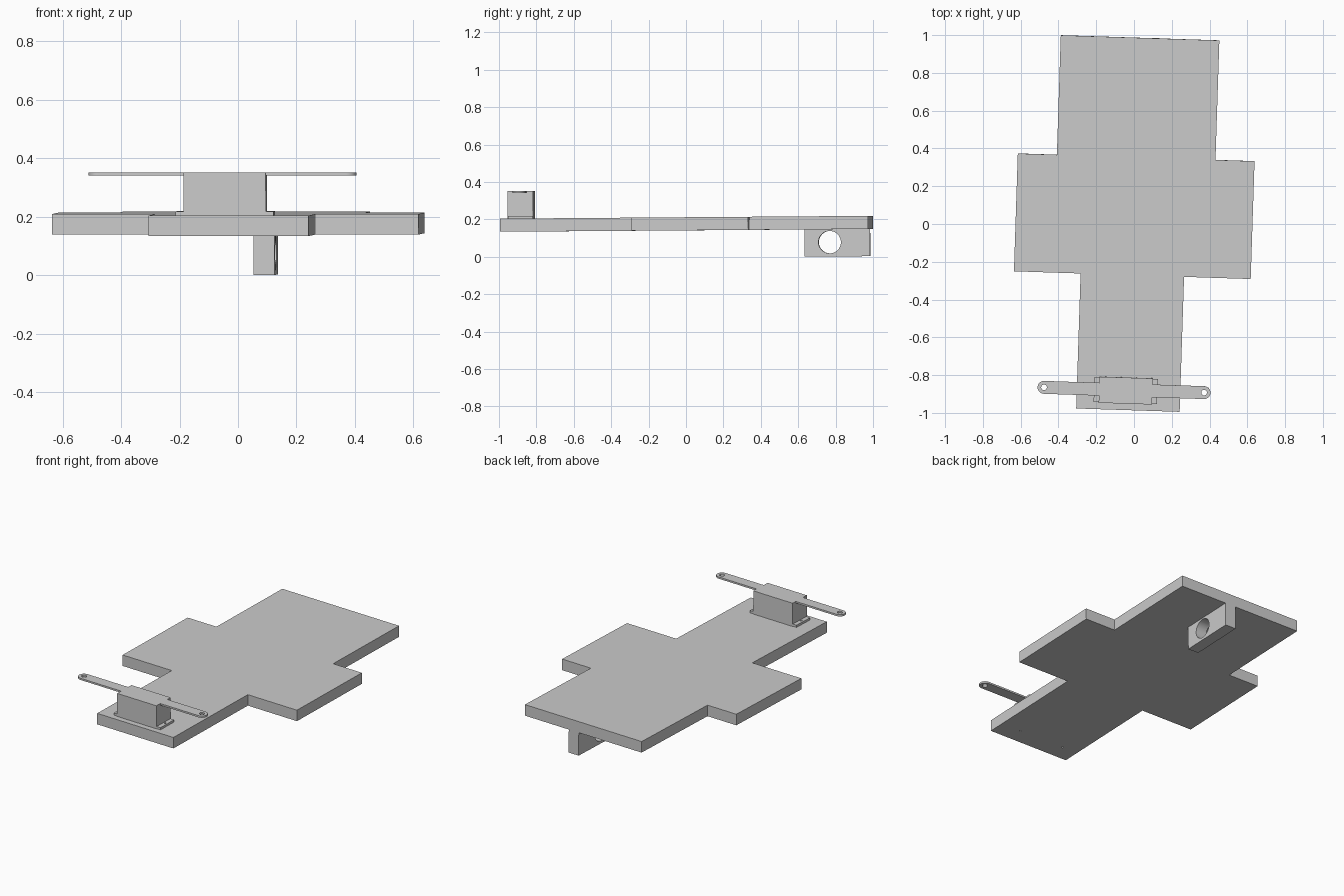
import bpy, bmesh, math
from mathutils import Matrix

cube = bpy.data.objects.get("Cube")
if cube:
    bpy.data.objects.remove(cube, do_unlink=True)

grey = bpy.data.materials.new("plain_grey")
grey.use_nodes = True
GREY = (0.6, 0.6, 0.6, 1)
grey.diffuse_color = GREY
grey.node_tree.nodes["Principled BSDF"].inputs["Base Color"].default_value = GREY

# Whole assembly sits slightly turned and tilted; local z = 0 is the deck top
POSE = (Matrix.Translation((0, 0, 0.211)) @ Matrix.Rotation(math.radians(-1.87), 4, "Z")
        @ Matrix.Rotation(math.radians(0.43), 4, "X"))
# Maps a flat profile to the y-z plane, extruded along x
SIDEWAYS = Matrix(((0, 0, 1, 0), (1, 0, 0, 0), (0, 1, 0, 0), (0, 0, 0, 1)))


def arc(cx, cy, r, start=0, sweep=360, steps=32):
    n = steps if sweep == 360 else steps + 1
    angles = [math.radians(start + sweep * i / steps) for i in range(n)]
    return [(cx + r * math.cos(a), cy + r * math.sin(a)) for a in angles]


def box(x0, x1, y0, y1):
    return [(x0, y0), (x1, y0), (x1, y1), (x0, y1)]


def slab(name, loops, low, high, turn=Matrix()):
    """Extrude an outline (first loop) with holes (other loops)."""
    curve = bpy.data.curves.new(name, "CURVE")
    curve.dimensions, curve.fill_mode = "2D", "BOTH"
    curve.extrude = (high - low) / 2
    for loop in loops:
        spline = curve.splines.new("POLY")
        spline.points.add(len(loop) - 1)
        for point, (x, y) in zip(spline.points, loop):
            point.co = (x, y, 0, 1)
        spline.use_cyclic_u = True
    helper = bpy.data.objects.new(name + "_profile", curve)
    bpy.context.collection.objects.link(helper)
    deps = bpy.context.evaluated_depsgraph_get()
    mesh = bpy.data.meshes.new_from_object(helper.evaluated_get(deps))
    bpy.data.objects.remove(helper, do_unlink=True)
    mesh.transform(POSE @ turn @ Matrix.Translation((0, 0, (low + high) / 2)))
    bm = bmesh.new()
    bm.from_mesh(mesh)
    bmesh.ops.remove_doubles(bm, verts=bm.verts, dist=0.0001)
    bmesh.ops.recalc_face_normals(bm, faces=bm.faces)
    bm.to_mesh(mesh)
    bm.free()
    mesh.materials.clear()
    mesh.materials.append(grey)
    mesh.name = name
    obj = bpy.data.objects.new(name, mesh)
    bpy.context.collection.objects.link(obj)
    bpy.ops.object.select_all(action="DESELECT")
    obj.select_set(True)
    bpy.context.view_layer.objects.active = obj
    bpy.ops.object.shade_smooth_by_angle(angle=math.radians(30))
    return obj


THICK = 0.07
MID_X, MID_Y = -0.015, -0.882      # centre of the arm block
SCREWS = [MID_X - 0.153, MID_X + 0.153]

# Stepped deck with two screw holes
right_half = [(0.274, -0.986), (0.274, -0.271), (0.627, -0.271),
              (0.627, 0.353), (0.42, 0.353), (0.42, 0.986)]
outline = right_half + [(-x, y) for x, y in reversed(right_half)]
slab("deck", [outline] + [arc(x, MID_Y, 0.006, steps=12) for x in SCREWS], -THICK, 0)

# Arm block, its foot flanges and the thin two-ended arm
slab("arm_block", [box(MID_X - 0.141, MID_X + 0.141, MID_Y - 0.069, MID_Y + 0.069)], 0, 0.147)
for side, x in zip((-1, 1), SCREWS):
    edges = sorted((MID_X + side * 0.141, MID_X + side * 0.168))
    slab("right_flange" if side < 0 else "left_flange",
         [box(*edges, MID_Y - 0.066, MID_Y + 0.066), arc(x, MID_Y, 0.006, steps=12)], 0, 0.014)

for name, side in (("right_arm", -1), ("left_arm", 1)):
    tip = -0.024 + side * 0.424
    root = MID_X + side * 0.141
    arm_y = -0.879
    end = arc(tip, arm_y, 0.034, 90 if side < 0 else -90, 180, 16)
    base = [(root, arm_y + side * 0.034), (root, arm_y - side * 0.034)]
    slab(name, [end + base, arc(tip, arm_y, 0.015, steps=24)], 0.136, 0.147)

# Hanging lug with a round eye under the rear
slab("rear_lug", [box(0.637, 0.986, -0.2155, -THICK), arc(0.771, -0.139, 0.06, steps=48)],
     0.032, 0.104, SIDEWAYS)
